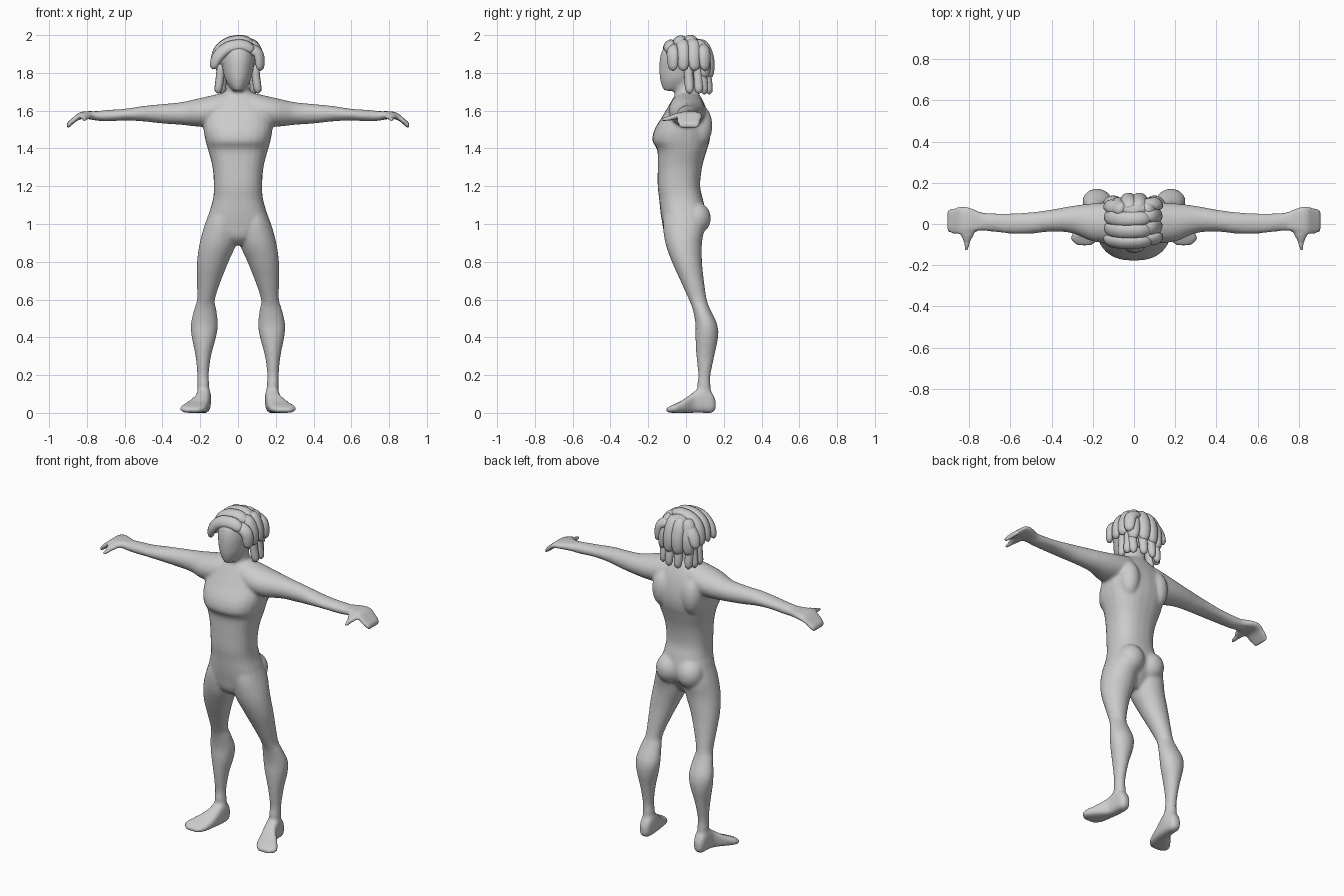
import bpy, bmesh, math
from mathutils import Vector

cube = bpy.data.objects.get("Cube")
if cube:
    bpy.data.objects.remove(cube, do_unlink=True)

grey = bpy.data.materials.new("plain grey")
grey.use_nodes = True
COLOUR = (0.6, 0.6, 0.6, 1)
grey.diffuse_color = COLOUR
grey.node_tree.nodes["Principled BSDF"].inputs["Base Color"].default_value = COLOUR


def finish(name, bm):
    bmesh.ops.recalc_face_normals(bm, faces=bm.faces)
    for face in bm.faces:
        face.smooth = True
    mesh = bpy.data.meshes.new(name)
    bm.to_mesh(mesh)
    bm.free()
    mesh.materials.append(grey)
    obj = bpy.data.objects.new(name, mesh)
    bpy.context.collection.objects.link(obj)
    return obj


def spline(rows, steps):
    """Smooth interpolation through rows of numbers."""
    rows = [Vector(r) for r in rows]
    out = []
    for i in range(len(rows) - 1):
        a, b, c, d = (rows[max(0, min(len(rows) - 1, i + k))] for k in (-1, 0, 1, 2))
        for s in range(steps):
            t = s / steps
            out.append(b + (c - a) * (t / 2) + (a * 2 - b * 5 + c * 4 - d) * (t * t / 2)
                       + (b * 3 - a - c * 3 + d) * (t ** 3 / 2))
    return out + [rows[-1]]


def skin(bm, rings):
    """Bridge rings of points and cap both ends."""
    loops = [[bm.verts.new(p) for p in ring] for ring in rings]
    n = len(loops[0])
    for a, b in zip(loops, loops[1:]):
        for i in range(n):
            bm.faces.new((a[i], a[(i + 1) % n], b[(i + 1) % n], b[i]))
    bm.faces.new(loops[0])
    bm.faces.new(loops[-1])


def ellipse(n=24, power=2.0):
    for i in range(n):
        c, s = math.cos(math.tau * i / n), math.sin(math.tau * i / n)
        yield (math.copysign(abs(c) ** (2 / power), c), math.copysign(abs(s) ** (2 / power), s))


def loft(bm, axis, rows, side=1, power=2.0):
    """Rows hold the position on the axis, then low and high limits of the other two axes."""
    others = [k for k in range(3) if k != axis]
    rings = []
    for pos, a0, a1, b0, b1 in spline(rows, 4):
        ring = []
        for c, s in ellipse(power=power):
            p = Vector((0, 0, 0))
            p[axis] = pos
            p[others[0]] = (a0 + a1) / 2 + c * (a1 - a0) / 2
            p[others[1]] = (b0 + b1) / 2 + s * (b1 - b0) / 2
            p.x *= side
            ring.append(p)
        rings.append(ring)
    skin(bm, rings)


def ball(bm, centre, size):
    made = bmesh.ops.create_uvsphere(bm, u_segments=20, v_segments=12, radius=1)["verts"]
    bmesh.ops.scale(bm, vec=size, verts=made)
    bmesh.ops.translate(bm, vec=centre, verts=made)


def centred(rows):
    return [(z, -w, w, y0, y1) for z, w, y0, y1 in rows]


body = bmesh.new()

# Torso: height, half width, front, back
loft(body, 2, centred([
    (0.89, .03, -.07, .03), (0.93, .09, -.11, .06), (1.0, .165, -.125, .1),
    (1.06, .153, -.135, .105), (1.13, .133, -.142, .09), (1.2, .128, -.15, .075),
    (1.3, .135, -.15, .085), (1.39, .158, -.152, .11), (1.44, .172, -.178, .125),
    (1.5, .182, -.167, .13), (1.57, .18, -.125, .12), (1.63, .16, -.09, .1),
    (1.68, .1, -.06, .075), (1.7, .06, -.04, .06)]), power=2.4)

# Neck and head
loft(body, 2, centred([(1.6, .08, -.07, .07), (1.68, .066, -.06, .062),
                       (1.8, .06, -.06, .06)]))
loft(body, 2, centred([
    (1.705, .025, -.115, -.04), (1.73, .048, -.128, .03), (1.77, .07, -.138, .07),
    (1.82, .082, -.142, .095), (1.88, .09, -.138, .105), (1.93, .083, -.12, .095),
    (1.97, .045, -.07, .06)]))

for side in (1, -1):
    # Buttock and shoulder blade
    ball(body, (side * .07, .055, 1.03), (.078, .077, .085))
    ball(body, (side * .1, .075, 1.52), (.06, .065, .11))
    # Leg
    loft(body, 2, [
        (.05, .155, .21, .06, .14), (.15, .152, .215, .06, .13), (.2, .155, .215, .065, .13),
        (.3, .143, .225, .055, .15), (.4, .116, .245, .05, .17), (.47, .106, .25, .05, .165),
        (.55, .115, .232, .035, .128), (.6, .122, .217, .015, .11), (.7, .09, .217, -.03, .095),
        (.8, .05, .217, -.075, .085), (.9, .008, .203, -.11, .085), (1.0, .005, .175, -.122, .1),
        (1.08, .03, .14, -.11, .08)], side)
    # Foot
    loft(body, 1, [
        (.157, .165, .2, .02, .065), (.135, .15, .214, 0, .11), (.09, .143, .22, 0, .14),
        (.04, .148, .23, 0, .11), (-.02, .158, .28, 0, .066), (-.07, .172, .308, 0, .043),
        (-.105, .205, .275, .004, .025)], side, power=3)
    # Arm
    loft(body, 0, [
        (.02, -.06, .07, 1.56, 1.71), (.1, -.09, .1, 1.52, 1.69), (.2, -.085, .1, 1.515, 1.667),
        (.3, -.045, .088, 1.525, 1.645), (.4, -.037, .07, 1.532, 1.635),
        (.5, -.047, .057, 1.543, 1.625), (.6, -.047, .052, 1.548, 1.61),
        (.7, -.036, .053, 1.543, 1.603), (.78, -.033, .06, 1.552, 1.593)], side)
    # Hand, curved down at the fingers, and thumb
    loft(body, 0, [
        (.74, -.03, .055, 1.55, 1.597), (.8, -.042, .08, 1.556, 1.597),
        (.84, -.05, .085, 1.553, 1.59), (.87, -.05, .08, 1.532, 1.567),
        (.907, -.04, .07, 1.5, 1.535)], side, power=3)
    loft(body, 1, [
        (.01, .75, .85, 1.56, 1.59), (-.05, .775, .842, 1.553, 1.587),
        (-.09, .795, .828, 1.546, 1.572), (-.13, .804, .824, 1.543, 1.563)], side)

body = finish("body", body)
remesh = body.modifiers.new("blend parts", "REMESH")
remesh.mode = "VOXEL"
remesh.voxel_size = .009
remesh.use_smooth_shade = True
relax = body.modifiers.new("relax", "SMOOTH")
relax.factor = .5
relax.iterations = 6

# Hair: flattened locks laid over a cap
HEAD = Vector((0, .015, 1.85))


def lock(bm, points, width, depth):
    path = spline(points, 5)
    rings = []
    for i, p in enumerate(path):
        along = (path[min(i + 1, len(path) - 1)] - path[max(i - 1, 0)]).normalized()
        across = along.cross(p - HEAD).normalized()
        out = across.cross(along)
        swell = max(.08, (1 - abs(2 * i / (len(path) - 1) - 1) ** 4) ** .5)
        rings.append([p + across * (c * width * swell) + out * (s * depth * swell)
                      for c, s in ellipse(14)])
    skin(bm, rings)


cap = bmesh.new()
ball(cap, (0, .035, 1.87), (.1, .105, .115))
finish("hair_cap", cap)

# Locks sweeping from the parting to both sides
sweep = bmesh.new()
for y, drop in ((-.085, .03), (-.03, .004), (.03, 0), (.085, .025)):
    top = 1.975 - drop
    lock(sweep, [(.085, y, top - .03), (.03, y - .004, top), (-.05, y - .006, top - .01),
                 (-.108, y, top - .06), (-.135, y + .01, 1.82)], .036, .025)
    lock(sweep, [(.04, y + .01, top - .01), (.085, y + .012, top - .025),
                 (.112, y + .014, 1.89), (.118, y + .016, 1.81)], .034, .023)
finish("hair_side_locks", sweep)

# Upper and lower locks down the back
back = bmesh.new()
for x in (-.085, -.03, .03, .085):
    y = .128 - 4 * x * x
    lock(back, [(x * .6, .07, 1.97), (x * .9, y - .02, 1.93), (x, y, 1.86),
                (x * 1.05, y, 1.77)], .036, .026)
    lock(back, [(x, y - .03, 1.85), (x, y - .012, 1.78), (x, y, 1.685)], .025, .022)
for side in (1, -1):
    for y in (.01, .06):
        lock(back, [(side * .09, y, 1.85), (side * .096, y + .005, 1.77),
                    (side * .108, y + .01, 1.69)], .024, .022)
finish("hair_back_locks", back)
